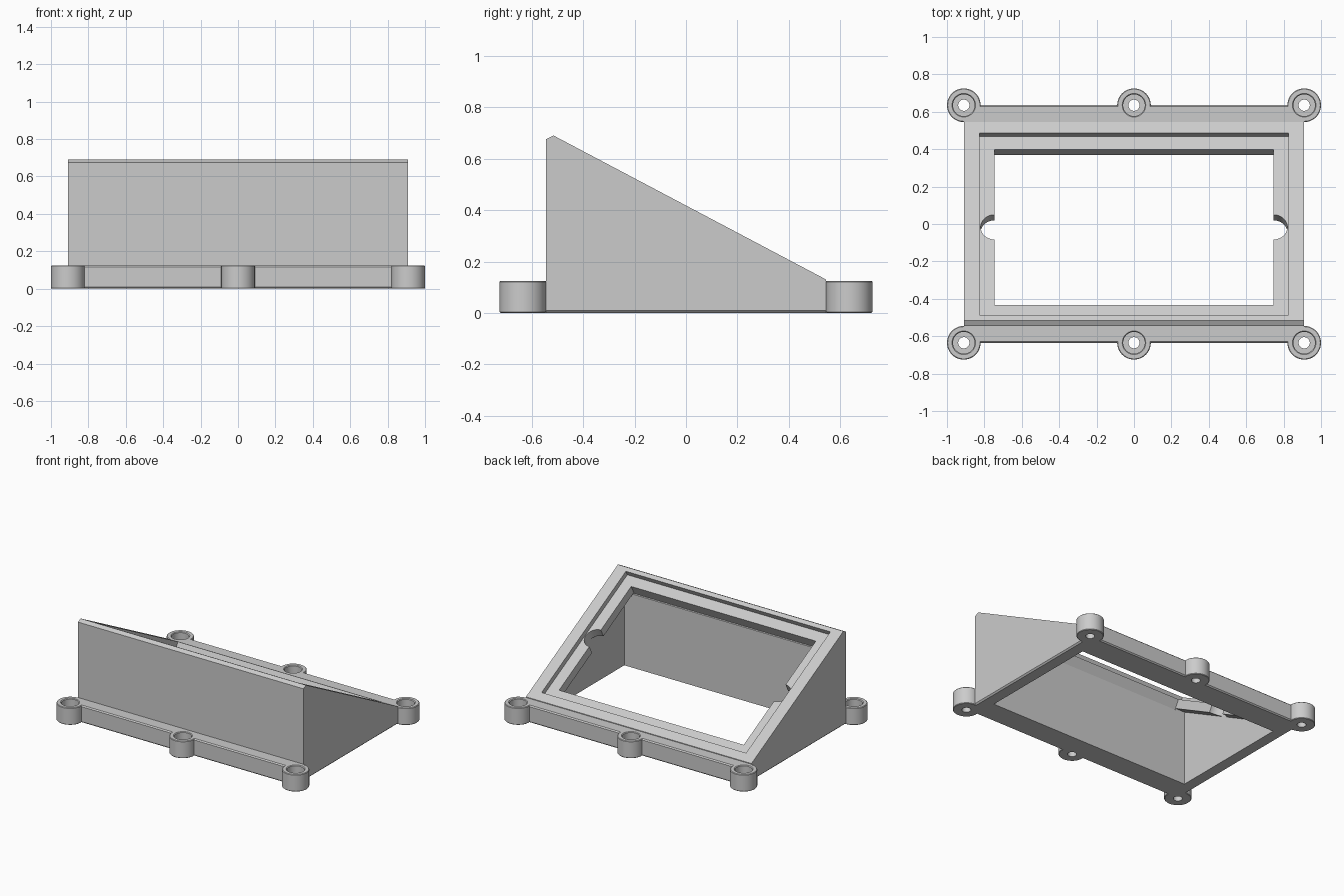
import bpy, bmesh, math
from mathutils import Matrix, Vector

if "Cube" in bpy.data.objects:
    bpy.data.objects.remove(bpy.data.objects["Cube"])

grey = bpy.data.materials.new("light_grey")
grey.diffuse_color = (0.6, 0.6, 0.6, 1)
grey.use_nodes = True
grey.node_tree.nodes["Principled BSDF"].inputs["Base Color"].default_value = grey.diffuse_color

SLOPE = (0.69 - 0.13) / 1.06          # fall of the sloping face
TILT = math.atan(SLOPE)
MID_Z = 0.13 + 0.545 * SLOPE          # height of the slope at y = 0
PLATE = 0.10 / math.cos(TILT)         # vertical thickness of the sloping plate
FACE = Matrix.Translation((0, 0, MID_Z)) @ Matrix.Rotation(-TILT, 4, 'X')


def finish(name, bm):
    bmesh.ops.recalc_face_normals(bm, faces=bm.faces)
    me = bpy.data.meshes.new(name)
    bm.to_mesh(me)
    bm.free()
    me.materials.append(grey)
    ob = bpy.data.objects.new(name, me)
    bpy.context.collection.objects.link(ob)
    return ob


def prism(points, half):
    """Extrude a (y, z) profile along x."""
    bm = bmesh.new()
    face = bm.faces.new([bm.verts.new((-half, y, z)) for y, z in points])
    new = bmesh.ops.extrude_face_region(bm, geom=[face])["geom"]
    bmesh.ops.translate(bm, vec=(2 * half, 0, 0),
                        verts=[v for v in new if isinstance(v, bmesh.types.BMVert)])
    return bm


def box(x, y, z0, z1):
    return prism([(-y, z0), (y, z0), (y, z1), (-y, z1)], x)


def cylinder(r, z0, z1, x, y):
    bm = bmesh.new()
    bmesh.ops.create_cone(bm, cap_ends=True, segments=48, radius1=r, radius2=r,
                          depth=z1 - z0,
                          matrix=Matrix.Translation((x, y, (z0 + z1) / 2)))
    return bm


def select(ob):
    bpy.ops.object.select_all(action='DESELECT')
    ob.select_set(True)
    bpy.context.view_layer.objects.active = ob


def cut(ob, bm, matrix=Matrix()):
    bm.transform(matrix)
    tool = finish("cutter", bm)
    tool.hide_render = True
    mod = ob.modifiers.new("cut", 'BOOLEAN')
    mod.operation, mod.solver, mod.object = 'DIFFERENCE', 'EXACT', tool
    select(ob)
    bpy.ops.object.modifier_apply(modifier=mod.name)
    bpy.data.objects.remove(tool)


# Wedge housing with chamfered bottom side edges
bm = prism([(-0.545, 0), (0.545, 0), (0.545, 0.13), (-0.515, 0.69), (-0.545, 0.675)], 0.91)
edges = [e for e in bm.edges if all(v.co.z < 0.001 for v in e.verts)
         and abs(e.verts[0].co.x - e.verts[1].co.x) < 0.001]
bmesh.ops.bevel(bm, geom=edges, offset=0.01, segments=1, affect='EDGES')
housing = finish("wedge_housing", bm)

# Hollow inside, screen recess, window and side notches
y0, y1 = -0.46, 0.45
cut(housing, prism([(y0, -0.1), (y1, -0.1), (y1, MID_Z - y1 * SLOPE - PLATE),
                    (y0, MID_Z - y0 * SLOPE - PLATE)], 0.82))
cut(housing, box(0.825, 0.549, -0.036, 0.1), FACE)
cut(housing, box(0.745, 0.47, -0.11, 0.1), FACE)
for side in (-1, 1):
    cut(housing, cylinder(0.075, -0.115, 0.01, side * 0.745, 0), FACE)
select(housing)
bpy.ops.object.shade_smooth_by_angle(angle=math.radians(30))

# Flanges along front and back, with clearance for the screw bosses
for side, label in ((-1, "front"), (1, "back")):
    profile = [(0.545, 0), (0.627, 0), (0.635, 0.008), (0.635, 0.117),
               (0.627, 0.125), (0.545, 0.125)]
    flange = finish(label + "_flange", prism([(side * y, z) for y, z in profile], 0.91))
    for x in (-0.91, 0, 0.91):
        cut(flange, cylinder(0.075, -0.1, 0.3, x, side * 0.635))

# Counterbored screw bosses
ring = [(0.03, 0), (0.086, 0), (0.09, 0.004), (0.09, 0.121), (0.086, 0.125),
        (0.063, 0.125), (0.058, 0.12), (0.058, 0.07), (0.03, 0.07)]
for side, label in ((-1, "front"), (1, "back")):
    for x, place in ((-0.91, "left"), (0, "middle"), (0.91, "right")):
        bm = bmesh.new()
        vs = [bm.verts.new((r, 0, z)) for r, z in ring]
        es = [bm.edges.new((vs[i], vs[(i + 1) % len(vs)])) for i in range(len(vs))]
        bmesh.ops.spin(bm, geom=vs + es, cent=(0, 0, 0), axis=(0, 0, 1),
                       angle=2 * math.pi, steps=48, use_merge=True)
        bmesh.ops.remove_doubles(bm, verts=bm.verts, dist=0.0001)
        bmesh.ops.translate(bm, vec=Vector((x, side * 0.635, 0)), verts=bm.verts)
        boss = finish(f"{label}_{place}_screw_boss", bm)
        select(boss)
        bpy.ops.object.shade_smooth_by_angle(angle=math.radians(30))
